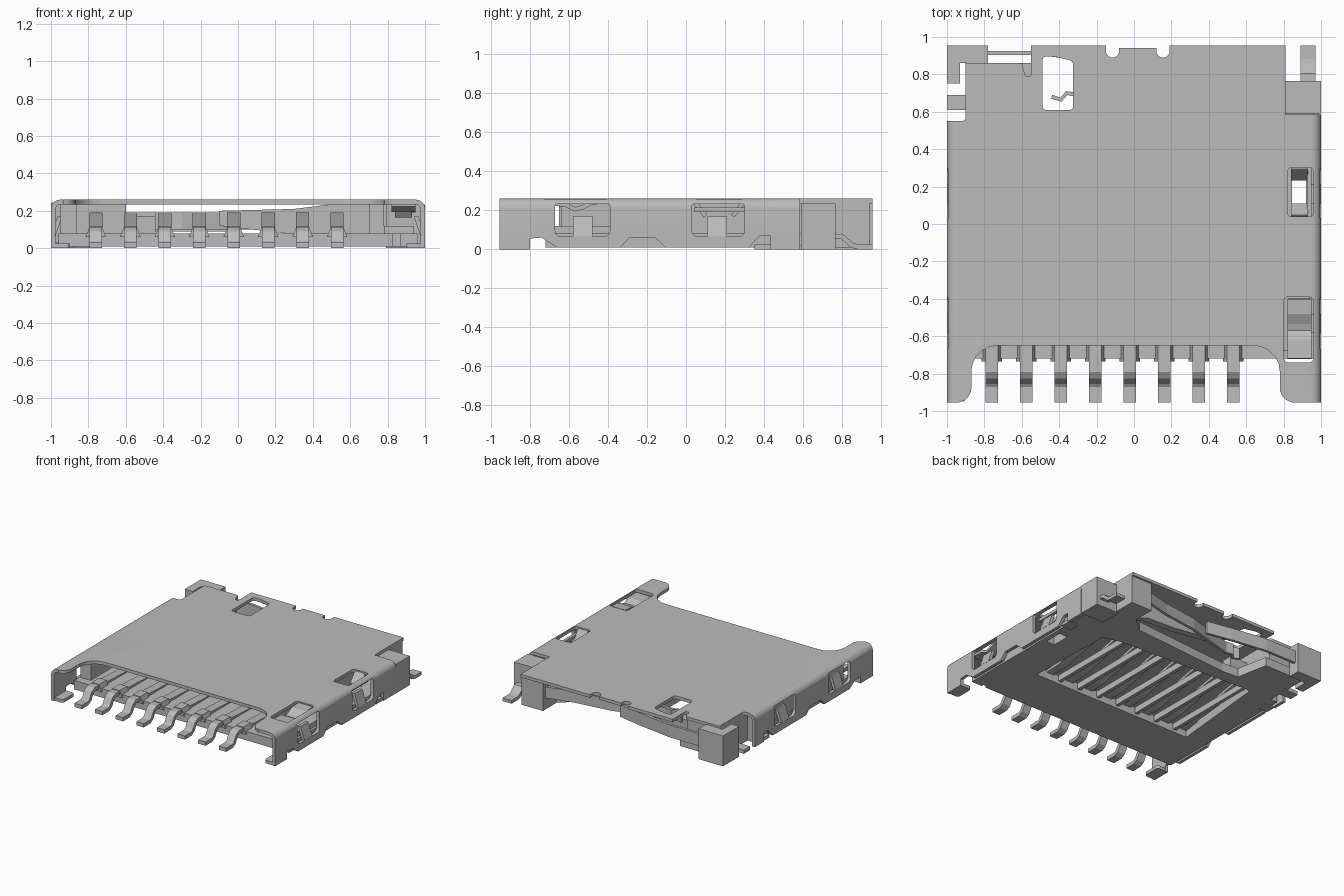
import bpy, bmesh, math
from mathutils import Vector

cube = bpy.data.objects.get("Cube")
if cube:
    bpy.data.objects.remove(cube, do_unlink=True)

grey = bpy.data.materials.new("satin grey metal")
grey.use_nodes = True
COL = (0.5, 0.5, 0.5, 1)
grey.diffuse_color = COL
grey.node_tree.nodes["Principled BSDF"].inputs["Base Color"].default_value = COL


def prism(name, pts, axis, lo, hi):
    """Extrude a 2D outline along an axis: x -> (y,z), y -> (x,z), z -> (x,y)."""
    place = {"x": lambda a, b, t: (t, a, b),
             "y": lambda a, b, t: (a, t, b),
             "z": lambda a, b, t: (a, b, t)}[axis]
    bm = bmesh.new()
    low = [bm.verts.new(place(a, b, lo)) for a, b in pts]
    high = [bm.verts.new(place(a, b, hi)) for a, b in pts]
    bm.faces.new(low)
    bm.faces.new(high)
    for i in range(len(pts)):
        j = (i + 1) % len(pts)
        bm.faces.new((low[i], low[j], high[j], high[i]))
    bmesh.ops.recalc_face_normals(bm, faces=bm.faces)
    me = bpy.data.meshes.new(name)
    bm.to_mesh(me)
    bm.free()
    me.materials.append(grey)
    ob = bpy.data.objects.new(name, me)
    bpy.context.collection.objects.link(ob)
    return ob


def rect(x0, x1, y0, y1):
    return [(x0, y0), (x1, y0), (x1, y1), (x0, y1)]


def box(name, x0, x1, y0, y1, z0, z1):
    return prism(name, rect(x0, x1, y0, y1), "z", z0, z1)


def rounded(pts, r, n=5):
    """Round every corner of an outline; r may be one radius or one per corner."""
    out = []
    rs = r if isinstance(r, list) else [r] * len(pts)
    for i, p in enumerate(pts):
        p, a, b = Vector(p), Vector(pts[i - 1]), Vector(pts[(i + 1) % len(pts)])
        if rs[i] == 0:
            out.append(tuple(p))
            continue
        s, e = p + (a - p).normalized() * rs[i], p + (b - p).normalized() * rs[i]
        for k in range(n + 1):
            t = k / n
            # weighted curve gives a true quarter arc on square corners
            w = [(1 - t) ** 2, 2 * t * (1 - t) * 0.7071, t * t]
            out.append(tuple((s * w[0] + p * w[1] + e * w[2]) / sum(w)))
    return out


def ribbon(name, path, axis, lo, hi, thick):
    """Bent strip of constant thickness following a 2D path."""
    P = [Vector(p) for p in path]
    left, right = [], []
    for i, p in enumerate(P):
        d = (P[min(i + 1, len(P) - 1)] - P[max(i - 1, 0)]).normalized()
        n = Vector((-d.y, d.x)) * thick / 2
        left.append(tuple(p + n))
        right.append(tuple(p - n))
    return prism(name, left + right[::-1], axis, lo, hi)


def cut(ob, cutters):
    for c in cutters:
        c.hide_render = True
        m = ob.modifiers.new("cut", "BOOLEAN")
        m.operation, m.solver, m.object = "DIFFERENCE", "EXACT", c
        bpy.context.view_layer.objects.active = ob
        bpy.ops.object.modifier_apply(modifier=m.name)
        bpy.data.objects.remove(c, do_unlink=True)


# Shell: folded sheet with rounded shoulders
T = 0.025
outer = rounded([(-1, 0), (-1, 0.26), (1, 0.26), (1, 0)], [0, 0.05, 0.05, 0])
inner = rounded([(1 - T, 0), (1 - T, 0.26 - T), (T - 1, 0.26 - T), (T - 1, 0)], [0, 0.025, 0.025, 0])
shell = prism("shell", outer + inner, "y", -0.955, 0.955)
top = lambda pts, lo=0.15: prism("cutter", pts, "z", lo, 0.4)
cuts = [
    # front mouth with flared rounded corners
    top(rounded([(-0.94, -1.1), (-0.94, -0.955), (-0.87, -0.93), (-0.87, -0.65), (0.78, -0.65),
                 (0.78, -0.93), (0.85, -0.955), (0.85, -1.1)],
                [0, 0.01, 0.05, 0.14, 0.14, 0.05, 0.01, 0]), 0.1),
    # back corners
    top(rounded([(-1.1, 0.55), (-0.9, 0.55), (-0.9, 0.86), (-0.6, 0.86), (-0.58, 0.79),
                 (-0.55, 0.79), (-0.55, 1.1), (-1.1, 1.1)], [0, .02, 0.01, .01, .008, .008, 0, 0]), -0.1),
    top(rect(0.81, 1.1, 0.585, 1.1), -0.1),
    # roof windows
    top(rounded([(-0.49, 0.61), (-0.325, 0.61), (-0.325, 0.87), (-0.42, 0.895), (-0.49, 0.895)], 0.02)),
    top(rounded(rect(0.8, 0.96, -0.74, -0.39), 0.025)),
    top(rounded(rect(0.82, 0.96, 0.04, 0.3), 0.02)),
    # back edge reliefs
    top(rect(-0.1, 0.13, 0.94, 1.1)),
]
for x in (-0.115, 0.155):
    cuts.append(top(rounded(rect(x - 0.035, x + 0.035, 0.89, 1.05), 0.034)))
for s in (1, -1):
    lo, hi = sorted((s * 0.9, s * 1.1))
    side = lambda pts: prism("cutter", pts, "x", lo, hi)
    # wall windows, bottom reliefs and the gap behind the front curl
    for y0, y1 in ((-0.67, -0.39), (0.03, 0.3)):
        cuts.append(side(rounded(rect(y0, y1, 0.065, 0.232), [0.03, 0.03, 0.01, 0.01])))
    cuts.append(side([(-0.8, -0.1), (-0.8, 0.055), (-0.74, 0.06), (-0.66, 0.008), (0.32, 0.008),
                      (0.38, 0.07), (0.43, 0.07), (0.43, -0.1)]))
    cuts.append(side([(-0.34, -0.1), (-0.34, 0.005), (-0.29, 0.06), (-0.16, 0.06), (-0.1, 0.005), (-0.1, -0.1)]))
cut(shell, cuts)

# Wall tabs, front curls and solder feet of the shell
for s, label in ((1, "left"), (-1, "right")):
    for i, y in enumerate((-0.53, 0.16)):
        prism(f"wall_tab_{label}_{i}", [(s * a, z) for a, z in
              ((1, 0.066), (0.975, 0.066), (0.94, 0.17), (0.965, 0.17))], "y", y - 0.05, y + 0.05)
    lo, hi = sorted((s * 0.9, s * 0.985))
    prism(f"front_curl_{label}", rounded(rect(lo, hi, -0.95, -0.8), 0.02), "z", 0, T)
    box(f"wall_foot_{label}", *sorted((s * 0.9, s * 0.99)), 0.35, 0.43, 0, T)
box("rear_foot_right", -1, -0.88, 0.61, 0.69, 0, 0.03)
box("rear_foot_left_inner", 0.87, 0.99, 0.585, 0.66, 0, 0.02)

# Spring finger and pinched tabs in the roof windows
ribbon("roof_spring", [(-0.40, 0.245), (-0.48, 0.24), (-0.53, 0.215), (-0.57, 0.205),
                       (-0.62, 0.23), (-0.72, 0.235)], "x", 0.82, 0.95, 0.022)
for i, (ya, yb) in enumerate(((0.04, 0.10), (0.3, 0.24))):
    tab = ribbon(f"pinched_tab_{i}", [(ya, 0.247), (yb, 0.17)], "x", 0.84, 0.93, 0.022)
box("pinched_strip", 0.925, 0.95, 0.04, 0.3, 0.19, 0.215)

# Moulded floor with contact window and rear bay
floor = prism("housing_floor", [(-0.96, -0.72), (0.96, -0.72), (0.96, 0.765), (0.62, 0.765), (0.5, 0.66),
                                (-0.36, 0.59), (-0.5, 0.6), (-0.55, 0.86), (-0.78, 0.86), (-0.9, 0.86),
                                (-0.9, 0.5), (-0.96, 0.5)], "z", 0.008, 0.08)
cut(floor, [prism("cutter", [(-0.78, -0.33), (0.66, -0.33), (0.64, 0.4), (0.5, 0.44), (-0.7, 0.5)],
                  "z", -0.1, 0.3),
            box("cutter", 0.845, 0.92, 0.09, 0.24, -0.1, 0.3),
            box("cutter", 0.83, 0.865, -0.76, -0.70, -0.1, 0.3)])

# Housing walls
box("housing_wall_right", -0.95, -0.86, -0.65, 0.5, 0.08, 0.235)
box("housing_wall_left", 0.70, 0.78, -0.64, 0.76, 0.08, 0.235)
box("housing_ledge_left", 0.78, 0.94, -0.68, 0.0, 0.08, 0.12)
box("rear_stop_right", -0.9, -0.6, 0.45, 0.84, 0.08, 0.235)
box("rear_stop_step", -0.6, -0.44, 0.5, 0.585, 0.08, 0.17)
box("rear_block_left", 0.79, 1, 0.59, 0.765, 0, 0.235)
prism("rear_block_right", [(-1, 0.75), (-0.93, 0.75), (-0.93, 0.86), (-0.78, 0.86), (-0.78, 0.955), (-1, 0.955)],
      "z", 0, 0.245)
prism("rear_wall", [(0.8, 0.008), (0.68, 0.008), (0.5, 0.07), (0.25, 0.08), (-0.1, 0.12),
                    (-0.1, 0.2), (0.3, 0.21), (0.5, 0.235), (0.8, 0.235)], "y", 0.7, 0.755)
box("rear_corner_left", 0.62, 0.81, 0.70, 0.94, 0.008, 0.235)

# Card detect levers in the rear bay
ribbon("detect_lever", [(0.64, 0.9), (0.4, 0.84), (0.1, 0.8), (-0.1, 0.74), (-0.3, 0.69),
                        (-0.36, 0.7), (-0.39, 0.665), (-0.44, 0.68)], "z", 0.1, 0.19, 0.022)
ribbon("detect_spring", [(-0.8, 0.915), (-0.5, 0.915), (-0.2, 0.87), (0.0, 0.83)], "z", 0.09, 0.19, 0.022)

# Row of contacts: solder tail, body, and sprung blade over the floor window
for i in range(8):
    x = -0.76 + i * 0.1843
    ribbon(f"solder_tail_{i}", [(-0.955, 0.015), (-0.87, 0.015), (-0.845, 0.03), (-0.815, 0.08),
                                (-0.79, 0.095), (-0.64, 0.095)], "x", x - 0.033, x + 0.033, 0.03)
    prism(f"contact_body_{i}", [(x - 0.055, 0.06), (x + 0.055, 0.06), (x + 0.033, 0.115), (x - 0.033, 0.115)],
          "y", -0.735, -0.64)
    ribbon(f"contact_blade_{i}", [(-0.64, 0.09), (-0.33, 0.075), (-0.2, 0.08), (0.2, 0.165), (0.3, 0.18),
                                  (0.4, 0.16)], "x", x - 0.035, x + 0.035, 0.022)
    # floor ribs between contacts
    if i < 7:
        box(f"floor_rib_{i}", x + 0.078, x + 0.106, -0.34, 0.46, 0.03, 0.08)

# Rear solder tail beside the left block
ribbon("rear_tail", [(0.72, 0.07), (0.8, 0.065), (0.85, 0.02), (0.88, 0.013), (0.955, 0.013)],
       "x", 0.89, 0.97, 0.026)

# Keep folds crisp and bends smooth
bpy.ops.object.select_all(action="DESELECT")
for ob in (shell,):
    ob.select_set(True)
    bpy.context.view_layer.objects.active = ob
    bpy.ops.object.shade_smooth_by_angle(angle=math.radians(30))
